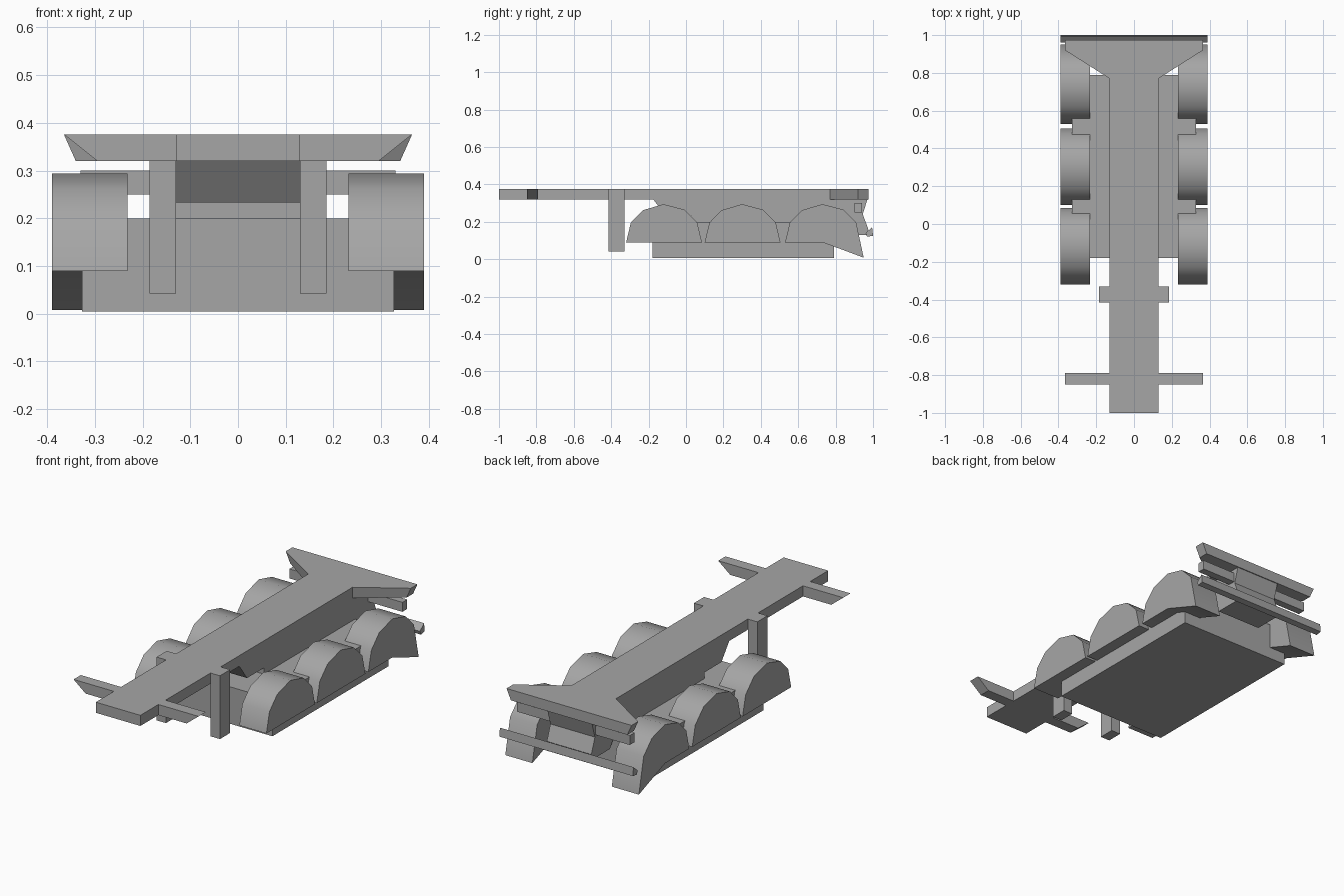
import bpy, bmesh, math
from mathutils import Vector

cube = bpy.data.objects.get("Cube")
if cube:
    bpy.data.objects.remove(cube, do_unlink=True)

grey = bpy.data.materials.new("plain grey")
grey.use_nodes = True
colour = (0.38, 0.38, 0.38, 1)
grey.diffuse_color = colour
grey.node_tree.nodes["Principled BSDF"].inputs["Base Color"].default_value = colour


def loft(name, ring_a, ring_b, smooth=False):
    """Closed solid between two matching rings of points."""
    bm = bmesh.new()
    a = [bm.verts.new(p) for p in ring_a]
    b = [bm.verts.new(p) for p in ring_b]
    bm.faces.new(a)
    bm.faces.new(b[::-1])
    for i in range(len(a)):
        j = (i + 1) % len(a)
        bm.faces.new((a[i], b[i], b[j], a[j]))
    bmesh.ops.recalc_face_normals(bm, faces=bm.faces)
    mesh = bpy.data.meshes.new(name)
    bm.to_mesh(mesh)
    bm.free()
    mesh.materials.append(grey)
    obj = bpy.data.objects.new(name, mesh)
    bpy.context.collection.objects.link(obj)
    if smooth:
        bpy.ops.object.select_all(action='DESELECT')
        bpy.context.view_layer.objects.active = obj
        obj.select_set(True)
        bpy.ops.object.shade_smooth_by_angle(angle=math.radians(50))
    return obj


def side_profile(name, x0, x1, yz, smooth=False):
    return loft(name, [(x0, y, z) for y, z in yz], [(x1, y, z) for y, z in yz], smooth)


def box(name, x0, x1, y0, y1, z0, z1):
    return side_profile(name, x0, x1, [(y0, z0), (y1, z0), (y1, z1), (y0, z1)])


LOW, TOP = 0.32, 0.376

# Lower hull, long deck and the spine that joins them
box("hull", -0.327, 0.327, -0.18, 0.79, 0.005, 0.2)
box("deck", -0.13, 0.13, -1, 0.975, LOW, TOP)
side_profile("spine", -0.13, 0.13, [
    (-0.175, LOW), (-0.11, 0.233), (0.03, 0.233), (0.03, 0.19), (0.78, 0.19),
    (0.82, 0.13), (0.965, 0.13), (0.975, 0.16), (0.945, 0.24), (0.97, LOW)])

# Rear cross bar with a forward sloping top
side_profile("rear_bar", -0.39, 0.39, [
    (0.96, 0.14), (0.995, 0.17), (1.0, 0.125), (0.968, 0.12)])

# Fender outline: offsets from its front edge, and heights
arch = [(0, 0.09), (0.025, 0.195), (0.09, 0.262), (0.2, 0.294),
        (0.31, 0.265), (0.38, 0.195)]

for side, s in (("left", 1), ("right", -1)):
    # Three wheel fenders, the last one drawn down to a point
    for name, start in (("front", -0.32), ("middle", 0.1), ("rear", 0.53)):
        outline = [(start + y, z) for y, z in arch]
        if name == "rear":
            outline += [(0.95, 0.008), (0.73, 0.09)]
        else:
            outline += [(start + 0.405, 0.09)]
        side_profile(f"{side}_{name}_fender", s * 0.232, s * 0.39, outline, True)

    # Front landing leg
    box(f"{side}_leg", s * 0.13, s * 0.185, -0.415, -0.33, 0.042, TOP)

    # Front outrigger arm with an undercut tip
    tip = [(0.13, TOP), (0.365, TOP), (0.295, LOW), (0.13, LOW)]
    loft(f"{side}_front_arm", [(s * x, -0.85, z) for x, z in tip],
         [(s * x, -0.79, z) for x, z in tip])

    # Flared rear corner of the deck, narrower underneath
    def flare(edge, z):
        return [(s * x, y, z) for x, y in
                ((0.13, 0.77), (edge, 0.92), (edge, 0.975), (0.13, 0.975))]
    loft(f"{side}_rear_flare", flare(0.34, LOW), flare(0.365, TOP))

    # Lamp bar below the flare
    box(f"{side}_lamp_bar", s * 0.13, s * 0.33, 0.9, 0.94, 0.25, 0.3)
